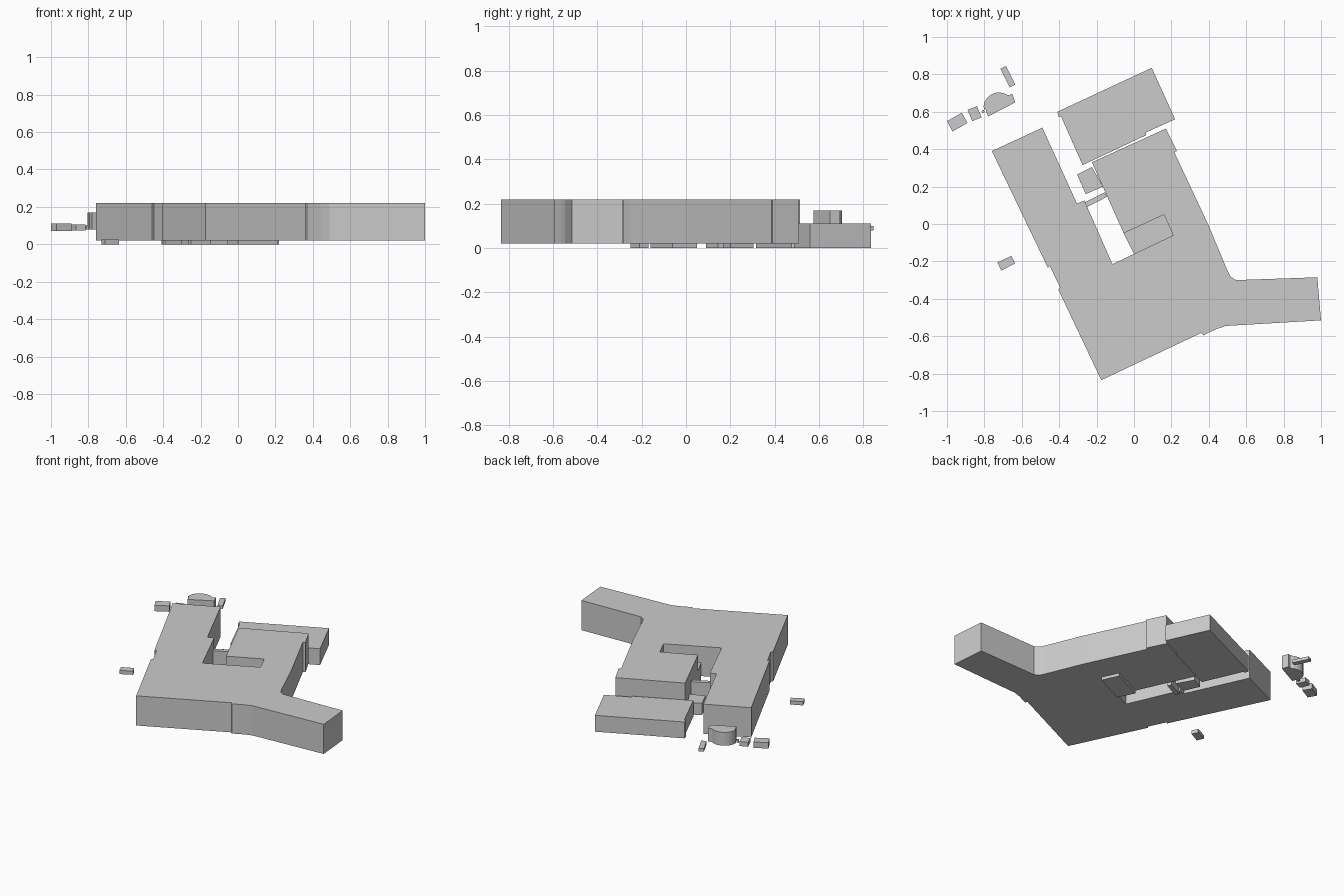
import bpy, bmesh, math


def extrude_plan(name, outline, z0, z1):
    """Extrude a plan outline between two heights."""
    bm = bmesh.new()
    base = bm.faces.new([bm.verts.new((x, y, z0)) for x, y in outline])
    top = bmesh.ops.extrude_face_region(bm, geom=[base])
    for v in top["geom"]:
        if isinstance(v, bmesh.types.BMVert):
            v.co.z = z1
    bmesh.ops.recalc_face_normals(bm, faces=bm.faces)
    mesh = bpy.data.meshes.new(name)
    bm.to_mesh(mesh)
    bm.free()
    obj = bpy.data.objects.new(name, mesh)
    bpy.context.collection.objects.link(obj)
    return obj


# Main building: west wing, courtyard notch, north-east wing, angled east wing
extrude_plan("main_building", [
    (-.76, .39), (-.49, .515), (-.305, .11), (-.265, .125), (-.115, -.215),
    (0, -.16), (.21, -.06), (.16, .05), (-.055, -.05), (-.225, .33),
    (.17, .51), (.23, .39), (.215, .385), (.40, -.01), (.50, -.25),
    (.515, -.28), (.545, -.30), (.98, -.285), (1, -.515), (.49, -.545),
    (.44, -.562), (.37, -.595), (.36, -.582), (-.175, -.835),
    (-.405, -.35), (-.395, -.34), (-.45, -.225), (-.46, -.235)], .02, .22)

# Lower hall to the north
extrude_plan("north_hall", [
    (-.41, .60), (.095, .835), (.22, .56), (.065, .49), (.065, .475),
    (-.275, .315), (-.39, .575), (-.402, .572)], 0, .11)

# Low blocks: (name, corners, bottom, top)
blocks = [
    ("courtyard_block", [(-.055, -.05), (.16, .05), (.21, -.06), (0, -.16)], 0, .11),
    ("connecting_passage", [(-.265, .115), (-.155, .17), (-.145, .145), (-.252, .09)], 0, .15),
    ("courtyard_annex", [(-.305, .265), (-.225, .305), (-.165, .20), (-.258, .16)], 0, .08),
    ("west_shed", [(-.73, -.205), (-.655, -.17), (-.635, -.21), (-.71, -.25)], 0, .025),
    ("outer_shed", [(-1, .55), (-.92, .595), (-.89, .54), (-.97, .495)], .07, .11),
    ("middle_shed", [(-.89, .61), (-.84, .63), (-.815, .57), (-.865, .55)], .075, .105),
    ("small_post", [(-.815, .605), (-.803, .61), (-.798, .597), (-.81, .592)], .08, .10),
    ("north_shed", [(-.715, .83), (-.685, .845), (-.635, .745), (-.665, .73)], .08, .10),
]
for name, corners, z0, z1 in blocks:
    extrude_plan(name, corners, z0, z1)

# Round-backed pavilion
tilt = math.radians(25)
arc = [(-.722 + .082 * math.cos(tilt + math.pi * t / 12),
        .625 + .078 * math.sin(tilt + math.pi * t / 12)) for t in range(2, 12)]
extrude_plan("round_pavilion",
             [(-.795, .615), (-.78, .575), (-.635, .65), (-.65, .695), (-.665, .69)] + arc,
             .08, .17)
